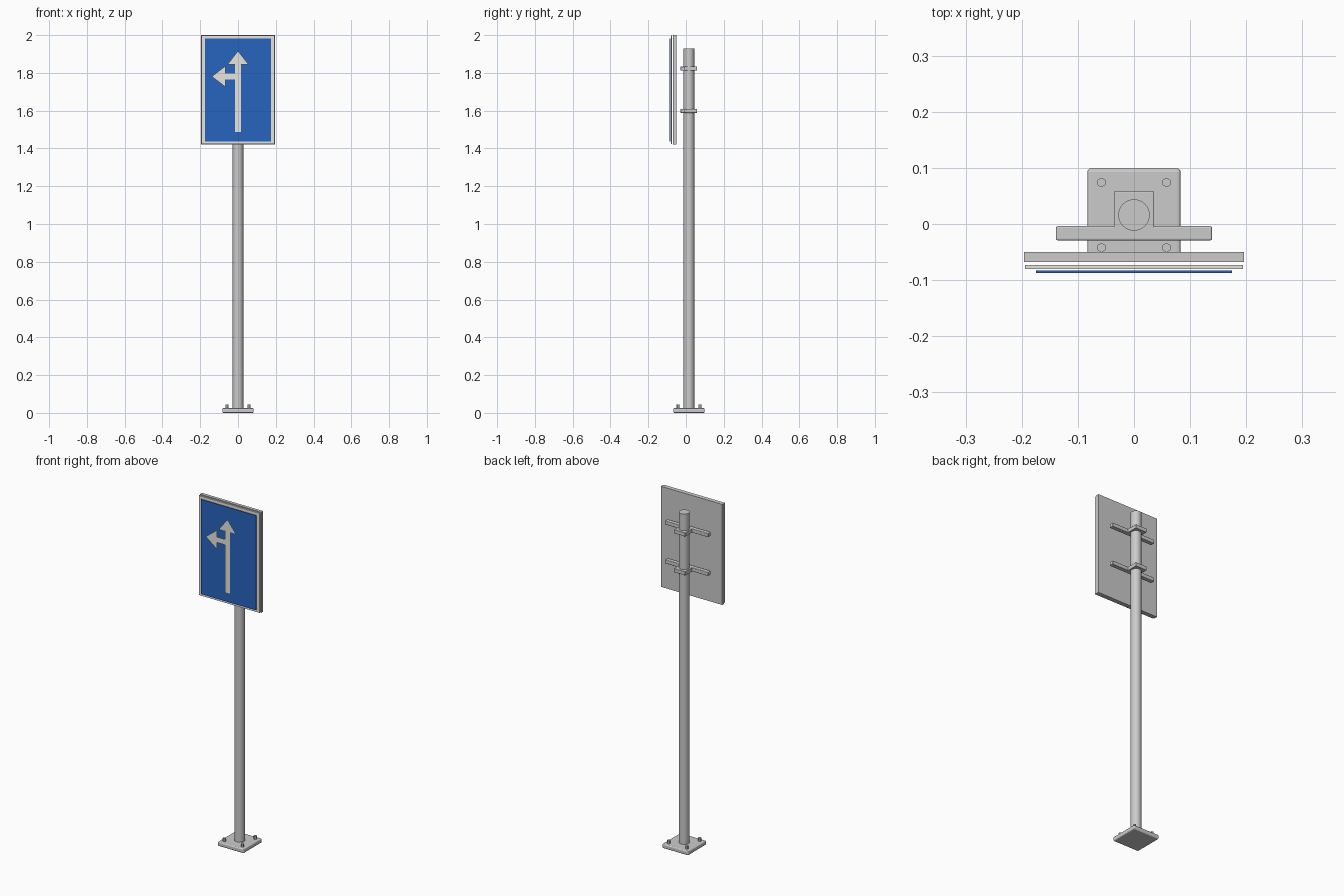
import bpy, bmesh
from mathutils import Vector

if "Cube" in bpy.data.objects:
    bpy.data.objects.remove(bpy.data.objects["Cube"])

POLE_Y = 0.016


def material(name, color):
    m = bpy.data.materials.new(name)
    m.diffuse_color = color
    m.use_nodes = True
    m.node_tree.nodes["Principled BSDF"].inputs["Base Color"].default_value = m.diffuse_color
    return m


WHITE = material("white_film", (0.8, 0.78, 0.74, 1))
BLUE = material("blue_film", (0.02, 0.13, 0.52, 1))


def finish(bm, name, mat=None):
    mesh = bpy.data.meshes.new(name)
    bm.to_mesh(mesh)
    bm.free()
    ob = bpy.data.objects.new(name, mesh)
    bpy.context.collection.objects.link(ob)
    if mat:
        mesh.materials.append(mat)
    return ob


def box(name, lo, hi, mat=None, bevel=0):
    lo, hi = Vector(lo), Vector(hi)
    bm = bmesh.new()
    bmesh.ops.create_cube(bm, size=1)
    bmesh.ops.scale(bm, vec=hi - lo, verts=bm.verts)
    bmesh.ops.translate(bm, vec=(lo + hi) / 2, verts=bm.verts)
    ob = finish(bm, name, mat)
    if bevel:
        mod = ob.modifiers.new("bevel", "BEVEL")
        mod.width = bevel
        mod.segments = 3
    return ob


def cylinder(name, x, y, z0, z1, r, sides, bevel=0):
    bm = bmesh.new()
    bmesh.ops.create_cone(bm, cap_ends=True, segments=sides,
                          radius1=r, radius2=r, depth=z1 - z0)
    bmesh.ops.translate(bm, vec=(x, y, (z0 + z1) / 2), verts=bm.verts)
    return finish(bm, name)


def decal(name, points, y):
    # Flat shape on the sign face, facing the front
    bm = bmesh.new()
    face = bm.faces.new([bm.verts.new((x, y, z)) for x, z in points])
    face.normal_update()
    if face.normal.y > 0:
        face.normal_flip()
    return finish(bm, name, WHITE)


# Base plate, bolts and pole
box("base_plate", (-0.083, POLE_Y - 0.083, 0), (0.083, POLE_Y + 0.083, 0.025), bevel=0.006)
for i, (sx, sy) in enumerate([(-1, -1), (1, -1), (1, 1), (-1, 1)]):
    cylinder(f"base_bolt_{i + 1}", sx * 0.058, POLE_Y + sy * 0.058, 0.02, 0.044, 0.0085, 6)
pole = cylinder("pole", 0, POLE_Y, 0.015, 1.93, 0.028, 32)
bpy.context.view_layer.objects.active = pole
pole.select_set(True)
bpy.ops.object.shade_smooth_by_angle()

# Clamps around the pole with horizontal rails
for level, z in (("lower", 1.599), ("upper", 1.823)):
    box(f"{level}_clamp", (-0.036, POLE_Y - 0.042, z - 0.011),
        (0.036, POLE_Y + 0.042, z + 0.011), bevel=0.002)
    box(f"{level}_rail", (-0.139, -0.029, z - 0.011), (0.139, -0.004, z + 0.011), bevel=0.003)

# Layered sign panel
box("back_panel", (-0.196, -0.068, 1.42), (0.196, -0.05, 2.0))
box("white_border", (-0.194, -0.08, 1.423), (0.194, -0.073, 1.997), WHITE)
box("blue_face", (-0.175, -0.087, 1.436), (0.175, -0.083, 1.982), BLUE)

# Straight and left arrows
decal("straight_shaft", [(-0.016, 1.488), (0.016, 1.488), (0.016, 1.85), (-0.016, 1.85)], -0.094)
decal("straight_head", [(-0.056, 1.844), (0.056, 1.844), (0, 1.916)], -0.096)
decal("left_shaft", [(-0.077, 1.765), (0, 1.765), (0, 1.797), (-0.077, 1.797)], -0.0945)
decal("left_head", [(-0.067, 1.726), (-0.067, 1.836), (-0.139, 1.781)], -0.096)
